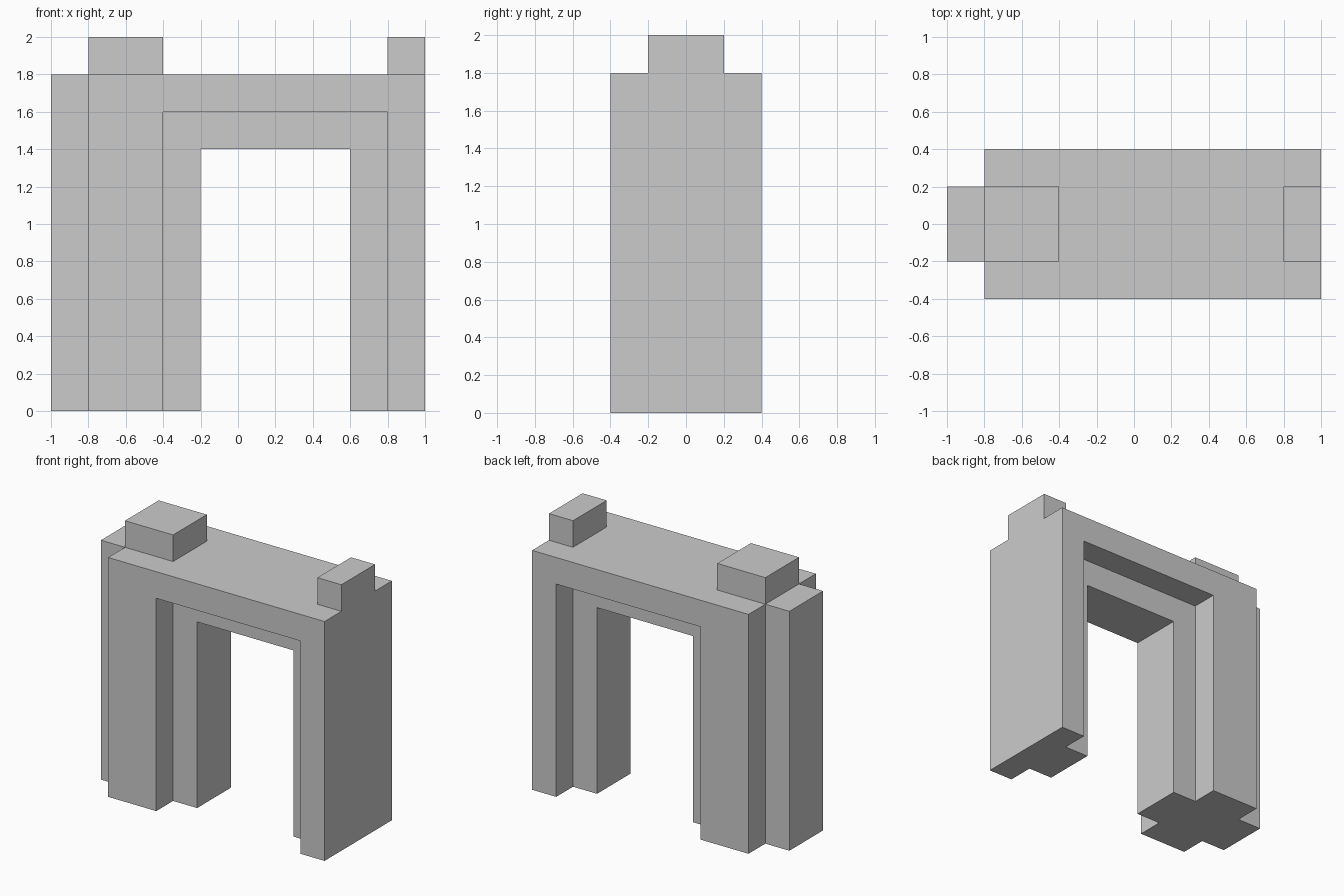
import bpy, bmesh

if "Cube" in bpy.data.objects:
    bpy.data.objects.remove(bpy.data.objects["Cube"])


def extruded_profile(name, points, half_depth):
    """Extrude an x-z outline symmetrically along y."""
    bm = bmesh.new()
    face = bm.faces.new([bm.verts.new((x, -half_depth, z)) for x, z in points])
    ext = bmesh.ops.extrude_face_region(bm, geom=[face], use_keep_orig=True)
    for v in ext["geom"]:
        if isinstance(v, bmesh.types.BMVert):
            v.co.y = half_depth
    bmesh.ops.recalc_face_normals(bm, faces=bm.faces[:])
    mesh = bpy.data.meshes.new(name)
    bm.to_mesh(mesh)
    bm.free()
    obj = bpy.data.objects.new(name, mesh)
    bpy.context.collection.objects.link(obj)
    return obj


# Narrow core: smaller opening, left buttress and the two raised top blocks
gateway = extruded_profile("gateway_arch", [
    (-1, 0), (-0.2, 0), (-0.2, 1.4), (0.6, 1.4), (0.6, 0), (1, 0),
    (1, 2), (0.8, 2), (0.8, 1.8), (-0.4, 1.8), (-0.4, 2),
    (-0.8, 2), (-0.8, 1.8), (-1, 1.8)], 0.2)

# Deep outer frame: larger opening
frame = extruded_profile("outer_frame", [
    (-0.8, 0), (-0.4, 0), (-0.4, 1.6), (0.8, 1.6), (0.8, 0),
    (1, 0), (1, 1.8), (-0.8, 1.8)], 0.4)
frame.hide_render = True

# Fuse both into one clean shell
union = gateway.modifiers.new("fuse", 'BOOLEAN')
union.operation = 'UNION'
union.solver = 'EXACT'
union.object = frame
bpy.context.view_layer.objects.active = gateway
gateway.select_set(True)
bpy.ops.object.modifier_apply(modifier=union.name)
bpy.data.objects.remove(frame)
